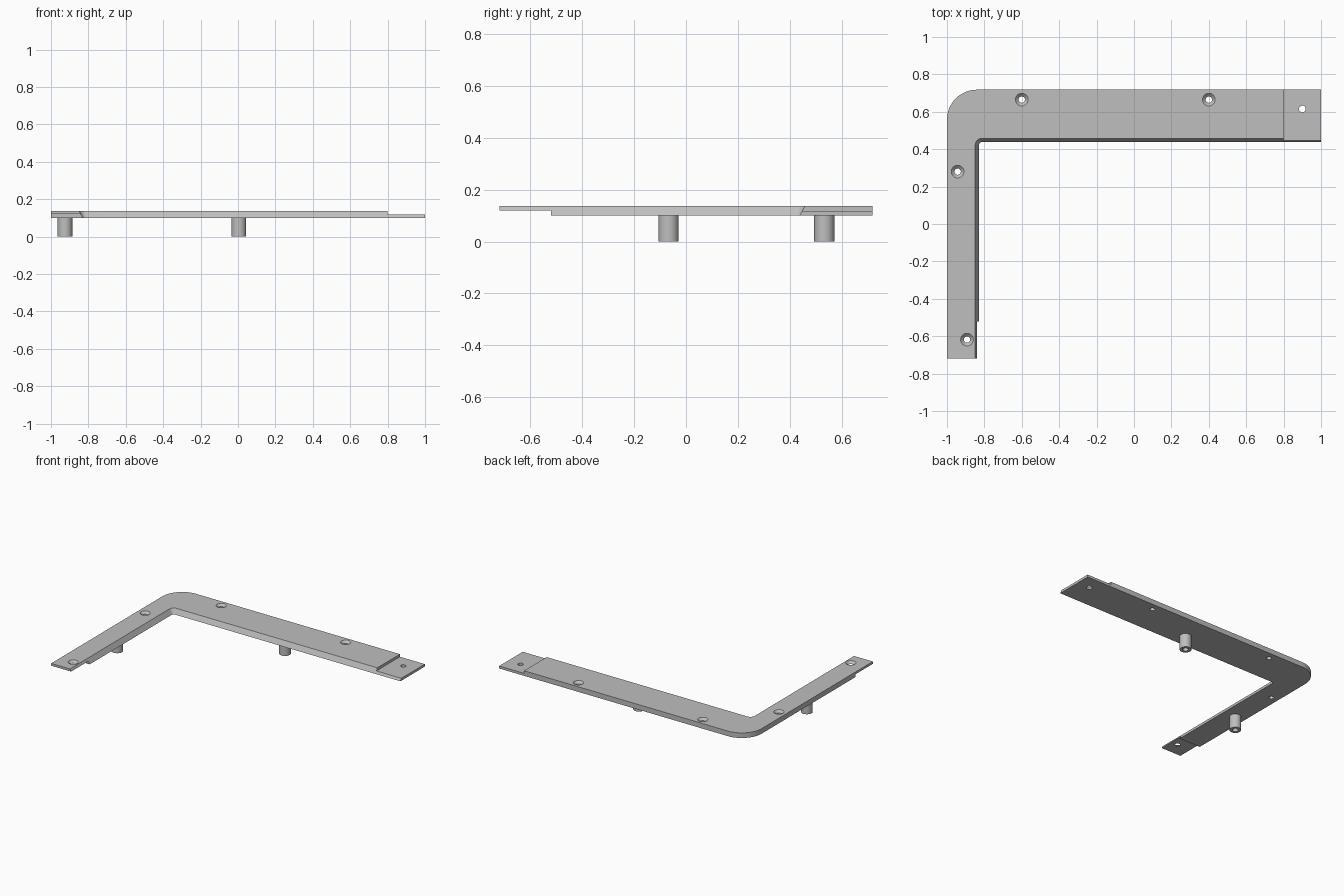
import bpy, bmesh, math

if "Cube" in bpy.data.objects:
    bpy.data.objects.remove(bpy.data.objects["Cube"], do_unlink=True)

BOTTOM, TOP, MID = 0.10, 0.137, 0.118
EAST, BACK = 1.0, 0.718

grey = bpy.data.materials.new("light grey")
grey.use_nodes = True
grey.diffuse_color = (0.52, 0.52, 0.52, 1)
grey.node_tree.nodes["Principled BSDF"].inputs["Base Color"].default_value = (0.52, 0.52, 0.52, 1)


def make_object(name, bm):
    bmesh.ops.recalc_face_normals(bm, faces=bm.faces)
    mesh = bpy.data.meshes.new(name)
    bm.to_mesh(mesh)
    bm.free()
    mesh.materials.append(grey)
    obj = bpy.data.objects.new(name, mesh)
    bpy.context.collection.objects.link(obj)
    return obj


def loft(name, rings):
    """Solid through matching closed rings of 3D points."""
    bm = bmesh.new()
    loops = [[bm.verts.new(p) for p in ring] for ring in rings]
    bm.faces.new(loops[0])
    bm.faces.new(loops[-1])
    for low, high in zip(loops, loops[1:]):
        for i in range(len(low)):
            j = (i + 1) % len(low)
            bm.faces.new((low[i], low[j], high[j], high[i]))
    return make_object(name, bm)


def arc(cx, cy, r, start, end, steps=16):
    angles = [math.radians(start + (end - start) * i / steps) for i in range(steps + 1)]
    return [(cx + r * math.cos(a), cy + r * math.sin(a)) for a in angles]


def turned(name, x, y, profile, sides=32):
    """Round solid from (radius, height) pairs."""
    return loft(name, [[(px, py, z) for px, py in arc(x, y, r, 0, 360, sides)[:-1]]
                       for r, z in profile])


def block(name, x0, x1, y0, y1, z0, z1):
    corners = [(x0, y0), (x1, y0), (x1, y1), (x0, y1)]
    return loft(name, [[(x, y, z) for x, y in corners] for z in (z0, z1)])


def cut(target, cutter):
    cutter.hide_render = True
    mod = target.modifiers.new("cut", 'BOOLEAN')
    mod.operation, mod.solver, mod.object = 'DIFFERENCE', 'EXACT', cutter
    activate(target)
    bpy.ops.object.modifier_apply(modifier=mod.name)
    bpy.data.objects.remove(cutter, do_unlink=True)


def activate(obj):
    bpy.ops.object.select_all(action='DESELECT')
    obj.select_set(True)
    bpy.context.view_layer.objects.active = obj


def plate_outline(fillet, z):
    # Both inner fillets share a centre, so the inner wall slopes evenly
    cx, cy = -0.813, 0.422
    points = arc(-0.84, BACK - 0.16, 0.16, 180, 90)
    points += [(EAST, BACK), (EAST, cy + fillet)]
    points += arc(cx, cy, fillet, 90, 180)
    points += [(cx - fillet, -BACK), (-EAST, -BACK)]
    return [(x, y, z) for x, y in points]


# L-shaped plate with a sloping inner wall
plate = loft("corner_plate", [plate_outline(0.016, BOTTOM), plate_outline(0.036, TOP)])

# Half-lap ends: upper half removed on one arm, lower half on the other
cut(plate, block("upper_lap_cutter", 0.8, 1.1, 0.3, 0.8, MID, 0.2))
cut(plate, block("lower_lap_cutter", -1.1, -0.7, -0.8, -0.52, 0.0, 0.12))

# Countersunk screw holes
for x, y in [(-0.6, 0.665), (0.4, 0.665), (-0.943, 0.28), (-0.893, -0.618)]:
    cut(plate, turned("screw_cutter", x, y,
                      [(0.017, 0.05), (0.017, TOP - 0.016), (0.034, TOP), (0.034, 0.2)]))

# Plain hole in the lap tab
cut(plate, turned("tab_hole_cutter", 0.9, 0.615, [(0.018, 0.05), (0.018, 0.2)]))

# Bored pegs under each arm
pegs = []
for name, x, y in [("side_peg", -0.925, -0.067), ("back_peg", 0.005, 0.533)]:
    peg = turned(name, x, y, [(0.039, 0), (0.039, BOTTOM + 0.005)])
    cut(peg, turned("bore_cutter", x, y, [(0.019, -0.05), (0.019, 0.085)]))
    pegs.append(peg)

for obj in [plate] + pegs:
    activate(obj)
    bpy.ops.object.shade_smooth_by_angle(angle=math.radians(25))
